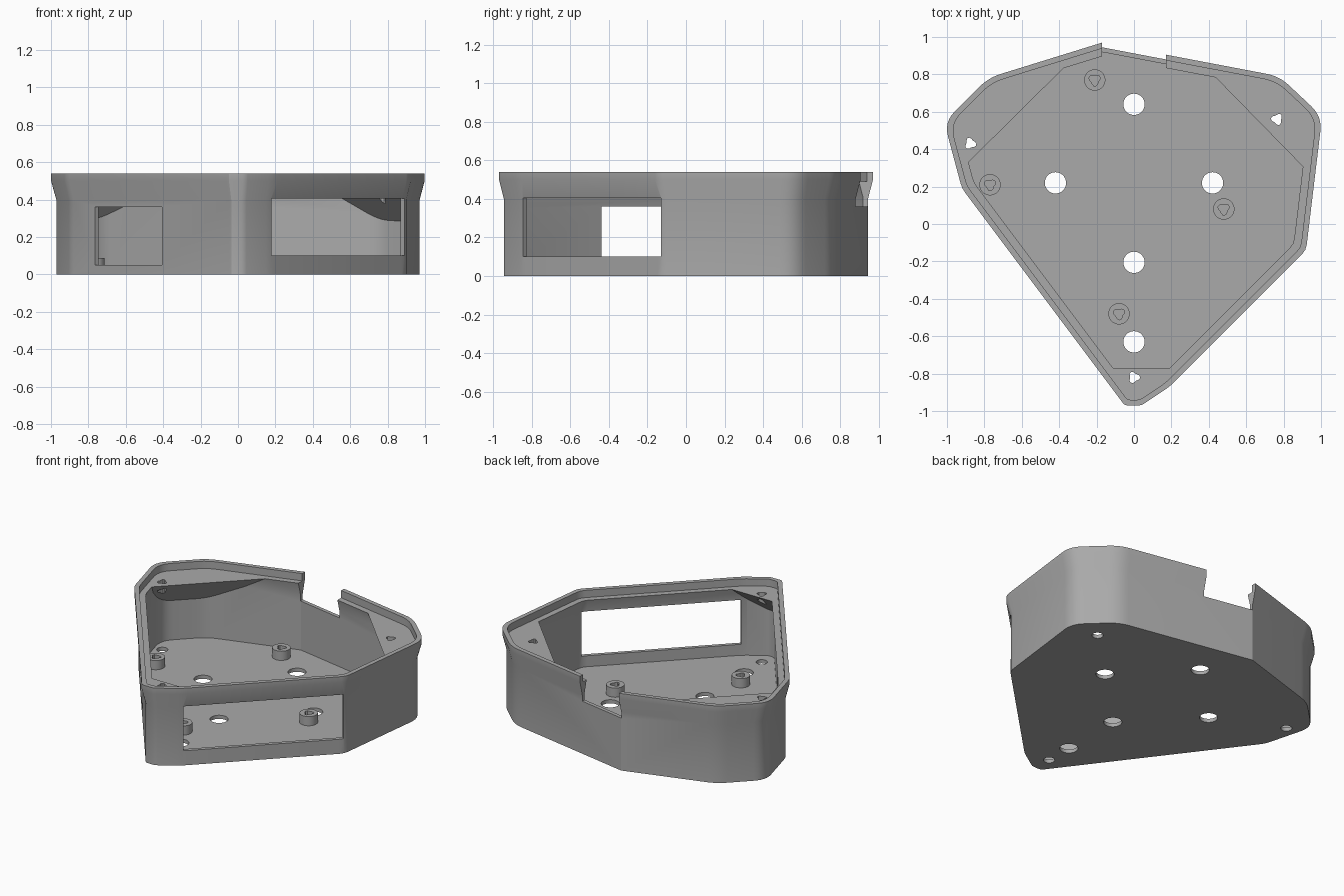
import bpy, bmesh, math
from mathutils import Vector

cube = bpy.data.objects.get("Cube")
if cube:
    bpy.data.objects.remove(cube, do_unlink=True)

grey = bpy.data.materials.new("plain_grey")
grey.use_nodes = True
GREY = (0.4, 0.4, 0.4, 1)
grey.diffuse_color = GREY
grey.node_tree.nodes["Principled BSDF"].inputs["Base Color"].default_value = GREY

# Rim outline, counter-clockwise: x, y, corner rounding length
OUTLINE = [(-0.05, -0.97, 0.015), (0.04, -0.97, 0.015), (0.19, -0.87, 0.03),
           (0.92, -0.14, 0.03), (1.006, 0.575, 0.08), (0.777, 0.79, 0.07),
           (-0.17, 0.97, 0), (-0.778, 0.782, 0.07), (-1.015, 0.545, 0.08),
           (-0.92, 0.19, 0.03)]


def outline(inset):
    """Outline moved inward by inset, with its corners rounded."""
    pts = [Vector(p[:2]) for p in OUTLINE]
    n = len(pts)
    corners = []
    for i, p in enumerate(pts):
        d1 = (p - pts[i - 1]).normalized()
        d2 = (pts[(i + 1) % n] - p).normalized()
        n1, n2 = Vector((-d1.y, d1.x)), Vector((-d2.y, d2.x))
        corners.append(p + (n1 + n2) * inset / (1 + n1.dot(n2)))
    loop = []
    for i, p in enumerate(corners):
        r = OUTLINE[i][2]
        if r == 0:
            loop.append(p)
            continue
        a = p + (corners[i - 1] - p).normalized() * r
        b = p + (corners[(i + 1) % n] - p).normalized() * r
        steps = 6 if r > 0.05 else 2
        for k in range(steps + 1):
            t = k / steps
            loop.append(a * (1 - t) ** 2 + p * 2 * t * (1 - t) + b * t * t)
    return loop


def loft(name, sections, planes=()):
    """Closed solid through (loop, z) sections, trimmed by planes."""
    bm = bmesh.new()
    rings = [[bm.verts.new((p[0], p[1], z)) for p in loop] for loop, z in sections]
    n = len(rings[0])
    bm.faces.new(rings[0][::-1])
    bm.faces.new(rings[-1])
    for lo, hi in zip(rings, rings[1:]):
        for i in range(n):
            j = (i + 1) % n
            bm.faces.new((lo[i], lo[j], hi[j], hi[i]))
    for co, no in planes:
        bmesh.ops.bisect_plane(bm, geom=bm.verts[:] + bm.edges[:] + bm.faces[:],
                               plane_co=co, plane_no=no, clear_outer=True)
        bmesh.ops.holes_fill(bm, edges=[e for e in bm.edges if e.is_boundary], sides=0)
    bmesh.ops.recalc_face_normals(bm, faces=bm.faces[:])
    mesh = bpy.data.meshes.new(name)
    bm.to_mesh(mesh)
    bm.free()
    mesh.materials.append(grey)
    ob = bpy.data.objects.new(name, mesh)
    bpy.context.collection.objects.link(ob)
    return ob


def ring(x, y, r, lobe=0.0, turn=0.0, n=32):
    """Circle, or a rounded triangle when lobe is set."""
    out = []
    for k in range(n):
        a = math.tau * k / n
        q = r + lobe * math.cos(3 * (a - turn))
        out.append((x + q * math.cos(a), y + q * math.sin(a)))
    return out


def prism(name, loop, z0, z1):
    return loft(name, [(loop, z0), (loop, z1)])


def wall_box(a, b, depth, z0, z1):
    """Box along the wall line a-b, reaching depth to either side."""
    a, b = Vector(a), Vector(b)
    d = (b - a).normalized()
    s = Vector((d.y, -d.x)) * depth
    return prism("window_cutter", [a + s, b + s, b - s, a - s], z0, z1)


def cut(ob, cutters):
    for c in cutters:
        c.hide_render = True
        mod = ob.modifiers.new("cut", 'BOOLEAN')
        mod.operation = 'DIFFERENCE'
        mod.solver = 'EXACT'
        mod.object = c
        bpy.context.view_layer.objects.active = ob
        bpy.ops.object.modifier_apply(modifier=mod.name)
        bpy.data.objects.remove(c, do_unlink=True)


def smooth(ob):
    bpy.ops.object.select_all(action='DESELECT')
    ob.select_set(True)
    bpy.context.view_layer.objects.active = ob
    bpy.ops.object.shade_smooth_by_angle(angle=math.radians(22))


FLOOR, LEDGE, TOP = 0.025, 0.49, 0.54

# Outer body with flared rim
body, rim = outline(0.025), outline(0)
case = loft("case_shell", [(body, 0), (body, 0.40), (rim, 0.50), (rim, TOP)])

# Cavity, trimmed by slopes that leave a screw gusset in three corners
gussets = [((-0.38, 0.83), (-0.885, 0.33)), ((0.90, 0.31), (0.44, 0.78)),
           ((-0.10, -0.77), (0.18, -0.77))]
planes = []
for a, b in gussets:
    d = (Vector(b) - Vector(a)).normalized()
    planes.append(((a[0], a[1], LEDGE), (d.y, -d.x, 1)))
inner = outline(0.05)
cavity = loft("cavity_cutter", [(inner, FLOOR), (inner, 0.41), (outline(0.07), LEDGE),
                                (outline(0.071), LEDGE + 0.004)], planes)
pocket = prism("lip_cutter", outline(0.03), LEDGE, 0.7)

# Windows in the two front walls, notch in the back wall
wide_window = wall_box((0.18, -0.845), (0.893, -0.132), 0.06, 0.10, 0.405)
small_window = wall_box((-0.78, 0.015), (-0.42, -0.465), 0.06, 0.05, 0.36)
notch = prism("notch_cutter", [(-0.17, 0.75), (0.17, 0.75), (0.17, 1.1), (-0.17, 1.1)],
              0.36, 0.7)

# Floor holes and corner screw holes
holes = [prism("hole_cutter", ring(x, y, 0.057), -0.1, 0.06)
         for x, y in [(0, 0.64), (-0.42, 0.22), (0.42, 0.22), (0, -0.205), (0, -0.63)]]
for x, y, turn in [(-0.875, 0.43, 1.9), (0.765, 0.56, 0.9), (0, -0.82, 0)]:
    holes.append(prism("screw_cutter", ring(x, y, 0.027, 0.006, turn, 18), 0.2, 0.7))
    holes.append(prism("access_cutter", ring(x, y, 0.035), -0.1, 0.06))

cut(case, [cavity, pocket, wide_window, small_window, notch] + holes)
smooth(case)

# Mounting posts with blind screw holes
for i, (x, y) in enumerate([(-0.21, 0.77), (-0.77, 0.21), (0.48, 0.08), (-0.08, -0.48)]):
    post = prism(f"mounting_post_{i + 1}", ring(x, y, 0.057), FLOOR - 0.005, 0.088)
    cut(post, [prism("bore_cutter", ring(x, y, 0.027, 0.006, 0.6, 18), FLOOR, 0.2)])
    smooth(post)
